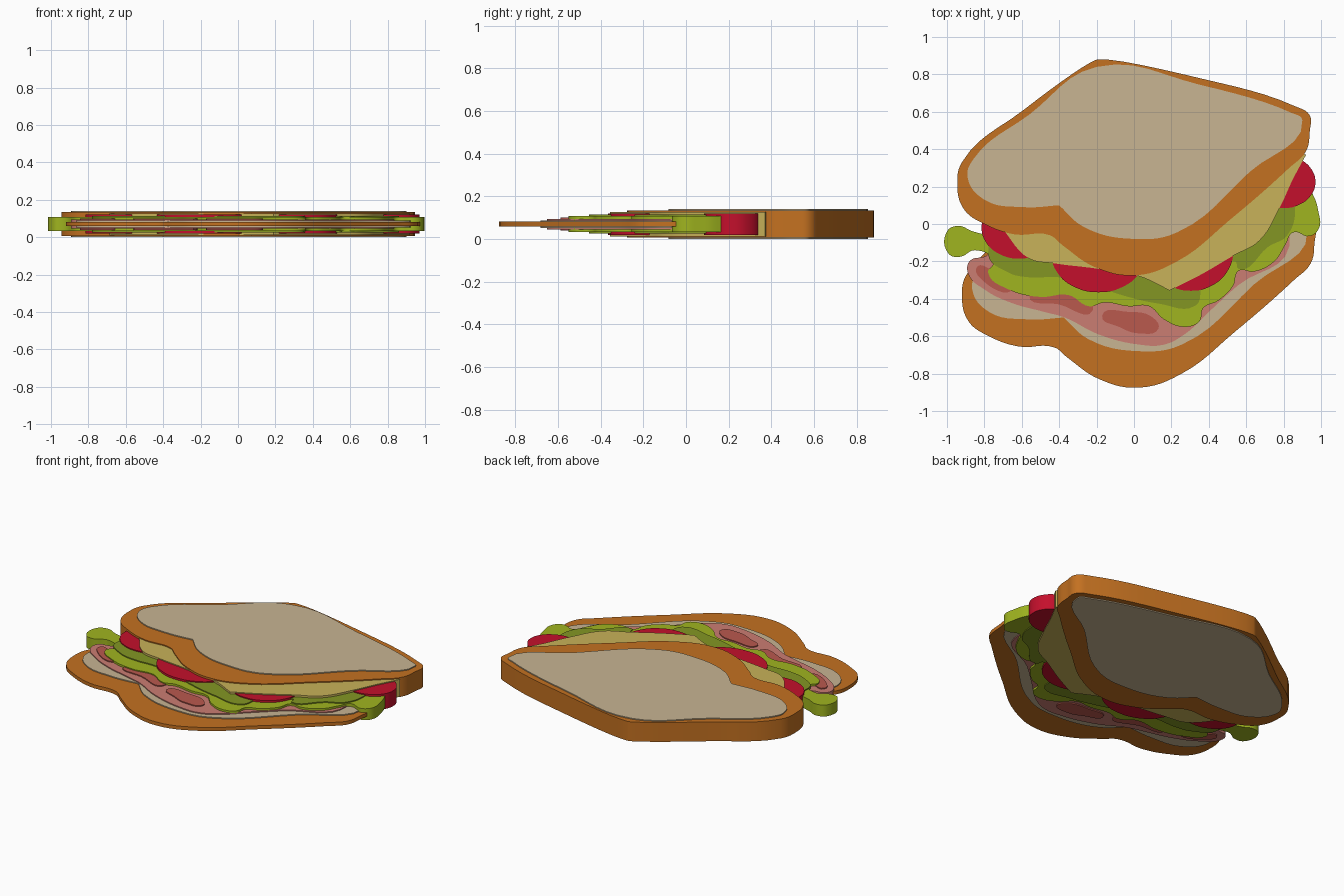
import bpy
import math

default_cube = bpy.data.objects.get("Cube")
if default_cube:
    bpy.data.objects.remove(default_cube, do_unlink=True)

MIDDLE = .07          # height of the plane every layer is centred on
THINNEST = .0115      # half thickness of the lowest layer
STEP = .0065          # extra half thickness of each following layer


def make_material(name, red, green, blue):
    colour = (red, green, blue, 1)
    material = bpy.data.materials.new(name)
    material.use_nodes = True
    material.diffuse_color = colour
    shader = material.node_tree.nodes["Principled BSDF"]
    shader.inputs["Base Color"].default_value = colour
    shader.inputs["Roughness"].default_value = .8
    return material


crust_brown = make_material("crust brown", .55, .165, .015)
crumb_beige = make_material("crumb beige", .58, .46, .29)
ham_pink = make_material("ham pink", .60, .205, .17)
ham_red = make_material("ham dark pink", .49, .1, .076)
lettuce_green = make_material("lettuce green", .35, .46, .014)
lettuce_shade = make_material("lettuce dark green", .23, .305, .017)
tomato_red = make_material("tomato red", .55, .005, .025)
cheese_yellow = make_material("cheese yellow", .58, .445, .1)


def layer(name, outline, level, material, corners=(), shift=(0, 0)):
    """Smooth closed outline, filled and extruded evenly about the middle plane."""
    curve = bpy.data.curves.new(name, "CURVE")
    curve.dimensions = "2D"
    curve.fill_mode = "BOTH"
    curve.resolution_u = 6
    curve.extrude = THINNEST + STEP * level
    spline = curve.splines.new("BEZIER")
    spline.bezier_points.add(len(outline) - 1)
    spline.use_cyclic_u = True
    for index, (point, (x, y)) in enumerate(zip(spline.bezier_points, outline)):
        point.co = (x + shift[0], y + shift[1], 0)
        kind = "VECTOR" if index in corners else "AUTO"
        point.handle_left_type = point.handle_right_type = kind
    curve.materials.append(material)
    part = bpy.data.objects.new(name, curve)
    part.location.z = MIDDLE
    bpy.context.collection.objects.link(part)
    bpy.ops.object.select_all(action="DESELECT")
    part.select_set(True)
    bpy.context.view_layer.objects.active = part
    bpy.ops.object.convert(target="MESH")
    bpy.ops.object.shade_smooth_by_angle(angle=math.radians(30))
    return bpy.context.object


def ellipse(x, y, radius_x, radius_y, count=12):
    turns = [math.tau * i / count for i in range(count)]
    return [(x + radius_x * math.cos(a), y + radius_y * math.sin(a)) for a in turns]


# Bread slice outlines, shared by both slices
crust_outline = [
    (-.19, .88), (.35, .78), (.86, .63), (.94, .58), (.94, .5), (.92, .39),
    (.83, .3), (.51, .02), (.23, -.2), (0, -.275), (-.21, -.23), (-.38, -.115),
    (-.45, -.06), (-.64, -.055), (-.8, 0), (-.91, .08), (-.945, .22),
    (-.92, .33), (-.59, .61), (-.23, .865)]
crumb_outline = [
    (-.2, .84), (.35, .745), (.84, .595), (.9, .555), (.62, .28), (.23, -.045),
    (0, -.08), (-.27, -.015), (-.4, .1), (-.59, .09), (-.8, .13), (-.89, .25),
    (-.86, .345), (-.56, .585)]
lower_slice = (.025, -.6)

layer("lower_crust", crust_outline, 0, crust_brown, shift=lower_slice)
layer("lower_crumb", crumb_outline, 1, crumb_beige, corners=(8,), shift=lower_slice)

# Ham with darker flecks
ham_outline = [
    (-.79, -.17), (-.88, -.2), (-.885, -.27), (-.8, -.35), (-.66, -.42),
    (-.48, -.47), (-.37, -.5), (-.19, -.59), (.03, -.645), (.16, -.645),
    (.27, -.59), (.4, -.47), (.56, -.325), (.83, -.12), (.7, .1), (-.5, .1)]
layer("ham", ham_outline, 2, ham_pink)
ham_flecks = {
    "left": [(-.84, -.23), (-.77, -.24), (-.66, -.34), (-.66, -.36), (-.8, -.31)],
    "middle": [(-.56, -.38), (-.36, -.36), (-.22, -.46), (-.4, -.43)],
    "right": [(-.17, -.49), (-.03, -.47), (.1, -.5), (.13, -.56), (.03, -.585),
              (-.08, -.55)]}
for side, outline in ham_flecks.items():
    layer("ham_fleck_" + side, outline, 3, ham_red)

# Frilly lettuce leaf and its darker fold
lettuce_outline = [
    (-.78, -.05), (-.86, -.04), (-.94, -.01), (-1, -.04), (-.99, -.16),
    (-.93, -.175), (-.85, -.14), (-.75, -.2), (-.78, -.26), (-.67, -.35),
    (-.5, -.39), (-.35, -.38), (-.24, -.44), (-.16, -.42), (-.03, -.44),
    (.08, -.44), (.16, -.51), (.27, -.55), (.35, -.52), (.37, -.45),
    (.45, -.41), (.53, -.33), (.56, -.25), (.64, -.255), (.75, -.2),
    (.81, -.11), (.85, -.045), (.94, -.065), (.99, -.02), (.985, .07),
    (.96, .15), (.85, .3), (-.5, .2)]
layer("lettuce", lettuce_outline, 4, lettuce_green)
fold_outline = [
    (-.78, -.16), (-.67, -.26), (-.56, -.285), (-.4, -.285), (-.19, -.34),
    (-.03, -.39), (.13, -.425), (.33, -.435), (.37, -.32), (.54, -.2),
    (.56, -.24), (.72, -.12), (.82, -.06), (.86, .1), (.8, .25), (-.5, .2)]
layer("lettuce_fold", fold_outline, 5, lettuce_shade)

# Tomato slices
tomatoes = {
    "right": ellipse(-.615, -.02, .2, .165),
    "front": ellipse(-.19, -.165, .25, .2),
    "middle": ellipse(.305, -.147, .225, .21),
    "left": ellipse(.8, .225, .17, .14)}
for side, outline in tomatoes.items():
    layer("tomato_slice_" + side, outline, 6, tomato_red)

# Cheese slice
cheese_outline = [
    (-.7, -.03), (-.56, -.185), (-.43, -.21), (-.19, -.24), (.03, -.28),
    (.19, -.355), (.35, -.275), (.53, -.17), (.67, -.09), (.78, .09),
    (.85, .24), (.92, .37), (.6, .5), (-.6, .3)]
layer("cheese", cheese_outline, 7, cheese_yellow, corners=(0, 5, 11, 12, 13))

# Upper bread slice
layer("upper_crust", crust_outline, 8, crust_brown)
layer("upper_crumb", crumb_outline, 9, crumb_beige, corners=(8,))
